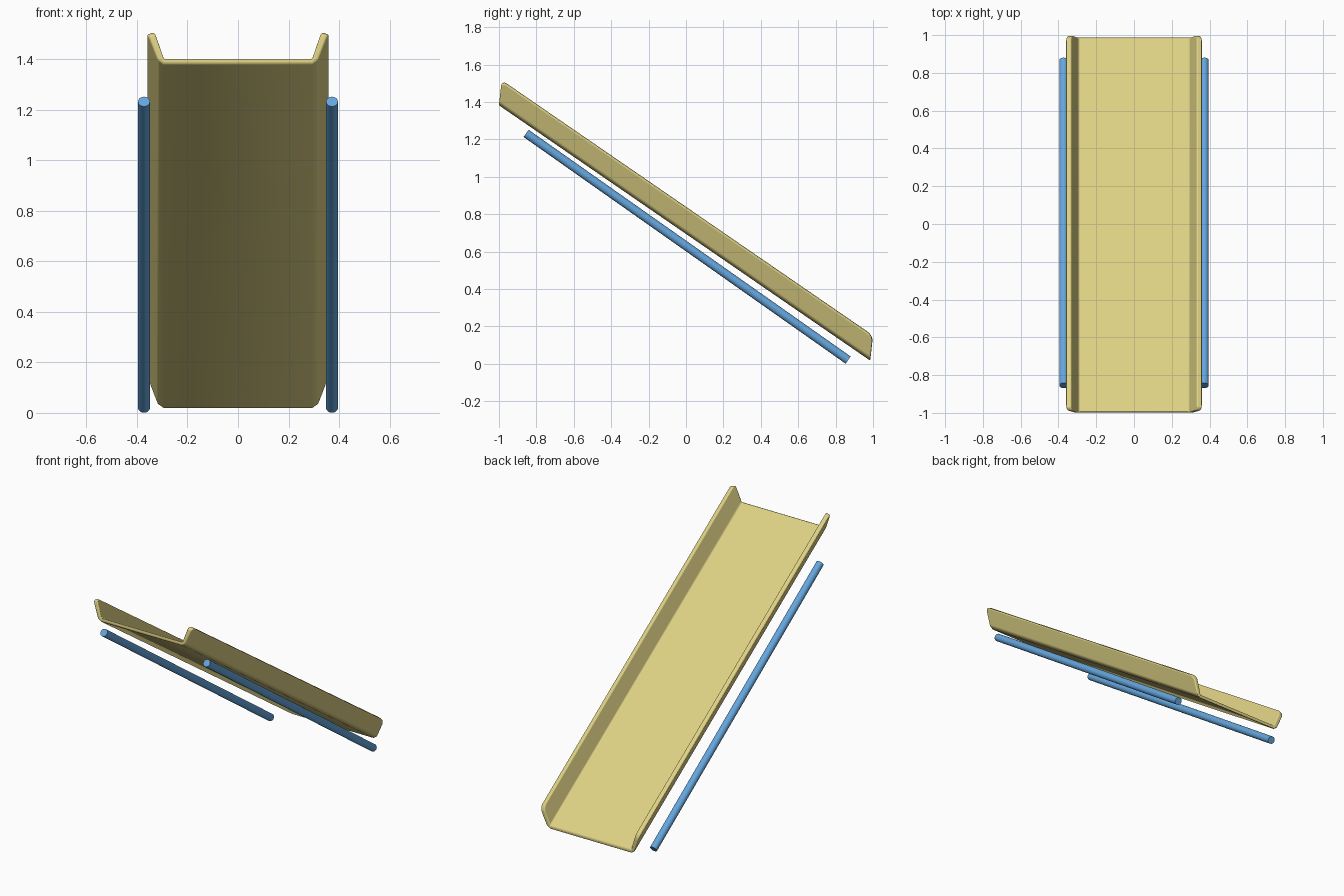
import bpy, bmesh
from mathutils import Vector

if "Cube" in bpy.data.objects:
    bpy.data.objects.remove(bpy.data.objects["Cube"])


def material(name, colour):
    mat = bpy.data.materials.new(name)
    mat.use_nodes = True
    mat.diffuse_color = (*colour, 1)
    mat.node_tree.nodes["Principled BSDF"].inputs["Base Color"].default_value = (*colour, 1)
    return mat


def finish(obj, mat):
    obj.data.materials.append(mat)
    bpy.ops.object.select_all(action="DESELECT")
    obj.select_set(True)
    bpy.context.view_layer.objects.active = obj
    bpy.ops.object.shade_smooth_by_angle(angle=0.6)


cream = material("pale_yellow", (0.72, 0.63, 0.23))
blue = material("sky_blue", (0.13, 0.38, 0.72))

# Sloping trough: half cross-section (x, height), mirrored, swept down the slope
half = [(0.295, 0), (0.318, 0.016), (0.361, 0.128), (0.333, 0.137), (0.293, 0.022)]
section = half + [(-x, h) for x, h in reversed(half)]
high, low = Vector((0, -1.0, 1.382)), Vector((0, 0.985, 0.017))
lean = 0.11

bm = bmesh.new()
rings = [[bm.verts.new(end + Vector((x, h * lean, h))) for x, h in section]
         for end in (high, low)]
count = len(section)
for i in range(count):
    j = (i + 1) % count
    bm.faces.new((rings[0][i], rings[0][j], rings[1][j], rings[1][i]))
bm.faces.new(rings[0])
bm.faces.new(rings[1])
bmesh.ops.recalc_face_normals(bm, faces=bm.faces[:])

# Round the four upper corners of the side walls
tips = [bm.edges.get((ring[a], ring[a + 1])) for ring in rings for a in (2, 6)]
bmesh.ops.bevel(bm, geom=tips, offset=0.032, segments=4, profile=0.5, affect="EDGES")
mesh = bpy.data.meshes.new("trough")
bm.to_mesh(mesh)
bm.free()
trough = bpy.data.objects.new("trough", mesh)
bpy.context.collection.objects.link(trough)
finish(trough, cream)
soften = trough.modifiers.new("soft_edges", "BEVEL")
soften.width = 0.007
soften.segments = 3
soften.limit_method = "ANGLE"
soften.angle_limit = 0.6

# Side rails below the trough
top, bottom = Vector((0, -0.855, 1.232)), Vector((0, 0.867, 0.02))
axis = bottom - top
for side, x in (("left", 0.372), ("right", -0.372)):
    bpy.ops.mesh.primitive_cylinder_add(
        vertices=32, radius=0.0235, depth=axis.length,
        location=(top + bottom) / 2 + Vector((x, 0, 0)),
        rotation=axis.to_track_quat("Z", "Y").to_euler())
    rail = bpy.context.object
    rail.name = side + "_rail"
    finish(rail, blue)
